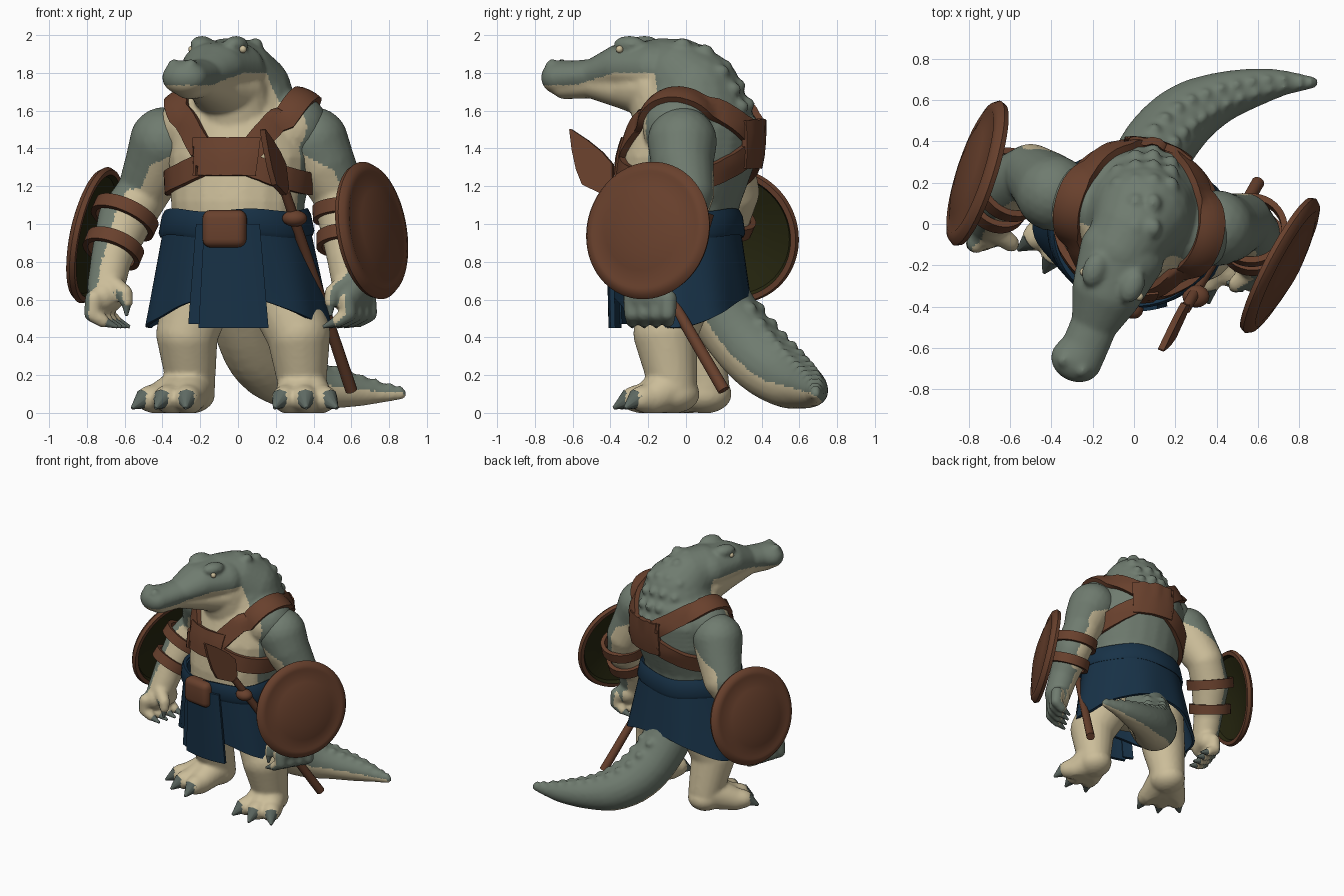
import bpy, bmesh
from math import sin, cos, pi, radians
from mathutils import Vector, Matrix
from mathutils.bvhtree import BVHTree

if "Cube" in bpy.data.objects:
    bpy.data.objects.remove(bpy.data.objects["Cube"])


def material(name, rgb):
    m = bpy.data.materials.new(name)
    m.use_nodes = True
    m.diffuse_color = (*rgb, 1)
    m.node_tree.nodes["Principled BSDF"].inputs["Base Color"].default_value = (*rgb, 1)
    return m


GREY = material("scale_grey", (.16, .2, .16))
CREAM = material("belly_cream", (.6, .51, .32))
BROWN = material("leather_brown", (.14, .052, .026))
BLUE = material("cloth_blue", (.009, .032, .064))
OLIVE = material("shield_inside_olive", (.02, .02, .005))
CLAW = material("claw_grey", (.11, .14, .122))


def add_object(name, bm, mats):
    me = bpy.data.meshes.new(name)
    bm.to_mesh(me)
    bm.free()
    for m in mats:
        me.materials.append(m)
    ob = bpy.data.objects.new(name, me)
    bpy.context.collection.objects.link(ob)
    return ob


def finish(ob, angle=40):
    """Bake modifiers, then shade smooth with sharp edges kept."""
    if ob.modifiers:
        dg = bpy.context.evaluated_depsgraph_get()
        me = bpy.data.meshes.new_from_object(ob.evaluated_get(dg))
        ob.modifiers.clear()
        ob.data = me
    bpy.ops.object.select_all(action='DESELECT')
    ob.select_set(True)
    bpy.context.view_layer.objects.active = ob
    bpy.ops.object.shade_smooth_by_angle(angle=radians(angle))
    return ob


def soften(pts, rounds):
    """Cut the corners of a path."""
    pts = [Vector(p) for p in pts]
    for _ in range(rounds):
        mid = [q for a, b in zip(pts, pts[1:]) for q in (a.lerp(b, .25), a.lerp(b, .75))]
        pts = [pts[0]] + mid + [pts[-1]]
    return pts


def blob(name, chains, rule, voxel=.013):
    """Fuse chains of swelling spheres into one skin; rule marks cream faces."""
    bm = bmesh.new()
    for yaw, scale, pts in chains:
        turn = Matrix.Rotation(radians(yaw), 4, 'Z') @ Matrix.Diagonal((*scale, 1))
        pts = [Vector(p) for p in pts]
        for a, b in zip(pts, pts[1:] or pts):
            n = int((b - a).xyz.length / (.22 * min(scale) * min(a.w, b.w))) + 1
            for i in range(n + 1):
                p = a.lerp(b, i / n)
                bmesh.ops.create_icosphere(bm, subdivisions=3 if p.w > .07 else 2, radius=p.w,
                                           matrix=Matrix.Translation(p.xyz) @ turn)
    ob = add_object(name, bm, (GREY, CREAM))
    rm = ob.modifiers.new("fuse", 'REMESH')
    rm.mode = 'VOXEL'
    rm.voxel_size = voxel
    sm = ob.modifiers.new("relax", 'SMOOTH')
    sm.factor, sm.iterations = .5, 6
    finish(ob, 80)
    for v in ob.data.vertices:
        v.co.z = max(v.co.z, 0)
    for p in ob.data.polygons:
        p.material_index = int(rule(p.center, p.normal))
    return ob


def grid(name, rows, mats, thick=0, closed=False, rule=None):
    """Skin a grid of points, optionally closed and thickened."""
    bm = bmesh.new()
    vs = [[bm.verts.new(p) for p in r] for r in rows]
    if closed:
        vs.append(vs[0])
    for r, s in zip(vs, vs[1:]):
        for j in range(len(r) - 1):
            f = bm.faces.new((r[j], r[j + 1], s[j + 1], s[j]))
            f.material_index = rule(j) if rule else 0
    bmesh.ops.remove_doubles(bm, verts=bm.verts, dist=1e-5)
    bmesh.ops.recalc_face_normals(bm, faces=bm.faces)
    ob = add_object(name, bm, mats)
    if thick:
        so = ob.modifiers.new("thickness", 'SOLIDIFY')
        so.thickness, so.offset = thick, 0
    return finish(ob)


ROUND = (1, 1, 1)
TORSO = Matrix.Translation((.02, 0, 0)) @ Matrix.Rotation(radians(-15), 4, 'Z')
SKIRT = Matrix.Rotation(radians(-8), 4, 'Z')


def on_torso(x, y, z, r):
    return (*(TORSO @ Vector((x, y, z))), r)


# Body: trunk, shoulders, neck, throat, skull, jaws, brows, nostrils, back scutes
body = [
    (-15, (1.06, .95, .5), [(0, -.04, .72, .31), (0, -.05, .92, .32), (0, -.035, 1.12, .34),
                            (.02, .02, 1.35, .37), (.02, .05, 1.5, .35), (.02, .06, 1.6, .3)]),
    (0, ROUND, [on_torso(s * .27, .03, 1.51, .19) for s in (-1, 1)]),
    (0, ROUND, [(.03, .05, 1.52, .31), (.04, .05, 1.68, .25), (0, -.03, 1.77, .21), (-.06, -.13, 1.8, .185)]),
    (0, ROUND, [(0, -.07, 1.55, .21), (-.02, -.12, 1.68, .19)]),
    (-23, (1.2, 1, .9), [(-.06, -.15, 1.82, .175), (-.13, -.32, 1.83, .145), (-.19, -.48, 1.79, .095),
                         (-.24, -.6, 1.78, .095), (-.28, -.66, 1.775, .105)]),
    (-23, (1.2, 1, 1), [(-.05, -.14, 1.71, .17), (-.12, -.3, 1.72, .12), (-.2, -.5, 1.745, .08),
                        (-.26, -.64, 1.735, .075)]),
    (-23, (1, 1.5, .8), [(-.01, -.3, 1.95, .06)]), (-23, (1, 1.5, .8), [(-.19, -.22, 1.95, .06)]),
    (0, ROUND, [(-.34, -.66, 1.84, .035)]), (0, ROUND, [(-.25, -.71, 1.84, .035)]),
]
for k, (y, z) in enumerate([(-.02, 1.95), (.1, 1.915), (.2, 1.835), (.27, 1.735), (.32, 1.635), (.345, 1.53)]):
    for col in (-1.5, -.5, .5, 1.5) if k > 1 else (-.5, .5):
        drop = .02 * col * col
        body.append((0, (1, 1.2, 1), [(.05 + col * .085, y - drop * k / 5, z - drop * (1 - k / 6), .042)]))


def body_cream(c, n):
    s = -.33 * c.x - .94 * c.y
    return s > .08 + .25 * max(0, c.z - 1.7) and c.z < 1.735 + .065 * min(1, max(0, (.6 - s) / .25))


torso = blob("body_and_head", body, body_cream)
for side, p in (("left", (.026, -.352, 1.925)), ("right", (-.243, -.232, 1.925))):
    bm = bmesh.new()
    bmesh.ops.create_uvsphere(bm, u_segments=12, v_segments=8, radius=.02, matrix=Matrix.Translation(p))
    finish(add_object(side + "_eye", bm, [CREAM]))

# Tail with a low double ridge
path = soften([(.01, .1, .7, .19), (.04, .23, .47, .18), (.12, .39, .28, .18), (.25, .53, .18, .16), (.4, .61, .145, .125),
               (.55, .655, .125, .1), (.7, .685, .11, .068), (.865, .685, .1, .03)], 2)
tail = [(0, ROUND, path)]
for a, b in list(zip(path, path[1:]))[6::2]:
    along = (b - a).xyz.normalized()
    across = along.cross(Vector((0, 0, 1))).normalized()
    up = across.cross(along)
    for s in (-.35, .35):
        tail.append((0, ROUND, [(*(a.xyz + (up + across * s) * a.w * .88), .012 + a.w * .14)]))
blob("tail", tail, lambda c, n: n.dot(Vector((0, -.5, -.87))) > .42)

claws = []


def arm(name, inner, pts, palm, across, hand_edge):
    """Arm with four curled fingers and a thumb."""
    P, A = Vector(palm), Vector(across)
    chains = [(0, ROUND, pts + [(*P, .1)]),
              (0, ROUND, [(*(P - A * .05 - Vector((0, 0, .05))), .085), (*(P + A * .05 - Vector((0, 0, .05))), .085)])]
    for k in (-.11, -.037, .037, .11):
        a, b, c = [P + A * k + Vector((inner * x, 0, z)) for x, z in ((-.03, -.06), (-.04, -.14), (.02, -.18))]
        chains.append((0, ROUND, [(*a, .05), (*b, .045), (*c, .036)]))
        claws.append((c, c + Vector((inner * .075, 0, -.03)), .03))
    a, b, c = [P + Vector((inner * x, y, z)) for x, y, z in ((.03, -.05, .02), (.1, -.1, -.03), (.11, -.11, -.08))]
    chains.append((0, ROUND, [(*a, .055), (*b, .045), (*c, .036)]))
    claws.append((c, c + Vector((0, -.01, -.07)), .03))

    def cream(c, n):
        edge = -.3 if c.z > .82 else hand_edge
        return n.x * inner > edge and c.z < 1.34 - .5 * (abs(c.x) - .4)
    blob(name, chains, cream)


arm("right_arm", 1, [(-.39, .15, 1.435, .185), (-.43, .19, 1.33, .168), (-.5, .25, 1.17, .14),
                     (-.6, .19, 1.02, .145), (-.67, .08, .82, .11)], (-.7, .01, .665), (.3, .95, 0), -.4)
arm("left_arm", -1, [(.4, -.02, 1.435, .185), (.45, -.02, 1.33, .168), (.53, .01, 1.17, .142),
                     (.57, -.05, 1, .14), (.58, -.14, .82, .11)], (.6, -.19, .665), (.5, .86, 0), .15)


def leg(name, hip, knee, ankle, reach, angles):
    """Leg with a flat heel and three fanned toes."""
    A = Vector(ankle)
    chains = [(0, ROUND, [hip, knee, (*A, .13)]), (0, (1, 1.1, .8), [(A.x, A.y, .1, .13)])]
    for ang in angles:
        d = Vector((sin(radians(ang)), -cos(radians(ang)), 0))
        tip = Vector((A.x, A.y, .075)) + d * reach
        chains.append((0, ROUND, [(A.x, A.y, .14, .13), (*(tip - d * .07), .085), (*tip, .068)]))
        claws.append((tip + d * .02, tip + d * .105 - Vector((0, 0, .05)), .057))
    blob(name, chains, lambda c, n: True)


leg("right_leg", (-.2, .06, .65, .19), (-.27, .03, .42, .165), (-.25, .1, .16), .28, (-54, -29, -4))
leg("left_leg", (.22, -.04, .65, .19), (.32, -.11, .42, .17), (.34, -.07, .16), .21, (-28, 4, 36))

# Claws
bm = bmesh.new()
for a, b, r in claws:
    m = Matrix.Translation((a + b) / 2) @ (b - a).to_track_quat('Z', 'Y').to_matrix().to_4x4()
    bmesh.ops.create_cone(bm, cap_ends=True, segments=10, radius1=r, radius2=.008, depth=(b - a).length, matrix=m)
finish(add_object("claws", bm, [CLAW]), 60)


# Skirt, waistband and front panel
def cloth(a, z, off=0, ripple=.018):
    t = (1.05 - z) / .6
    k = 1 + ripple * max(t, 0) * sin(9 * a)
    return SKIRT @ Vector(((.365 + .12 * t + off) * k * sin(a),
                           -.055 + .055 * t - (.322 + .038 * t + off) * k * cos(a), z))


turns = [2 * pi * i / 72 for i in range(72)]
grid("skirt", [[cloth(a, 1.05 - (.6 - .17 * cos(a) ** 2) * j / 10) for j in range(11)] for a in turns],
     [BLUE], .02, True)
grid("waistband", [[cloth(a, z + .008 * sin(5 * a), off, 0) for z, off in ((1.07, .008), (1.04, .018), (.96, .018), (.94, .006))]
                   for a in turns], [BLUE], .025, True)
for name, lo, hi, off, low in (("front_panel", -.3, .42, .035, .45), ("panel_fold", -.43, -.26, .025, .47)):
    grid(name, [[cloth(lo + (hi - lo) * i / 10, 1 - (1 - low) * j / 8, off, 0) for j in range(9)]
                for i in range(11)], [BLUE], .025)

# Belt pouch
bm = bmesh.new()
bmesh.ops.create_cube(bm, size=1, matrix=SKIRT @ Matrix.Translation((-.015, -.4, .975)) @ Matrix.Diagonal((.235, .11, .2, 1)))
pouch = add_object("belt_pouch", bm, [BROWN])
bv = pouch.modifiers.new("round", 'BEVEL')
bv.width, bv.segments = .045, 4
finish(pouch)

# Harness straps laid on the torso
tree = BVHTree.FromPolygons([v.co for v in torso.data.vertices], [p.vertices[:] for p in torso.data.polygons])


def strap(name, pts, width, lift=.016):
    hits = [tree.find_nearest(p)[:2] for p in soften([TORSO @ Vector(p) for p in pts], 3)]
    rows = []
    for i, (loc, n) in enumerate(hits):
        t = hits[min(i + 1, len(hits) - 1)][0] - hits[max(i - 1, 0)][0]
        side = n.cross(t).normalized()
        near = [tree.find_nearest(loc + side * width * (k / 4 - .5))[:2] for k in range(5)]
        rows.append([p + m * lift for p, m in near])
    grid(name, rows, [BROWN], .035)


for side, s in (("left", 1), ("right", -1)):
    strap(side + "_shoulder_strap", [(s * .14, -.36, 1.4), (s * .28, -.27, 1.56), (s * .36, -.06, 1.7),
                                     (s * .33, .18, 1.66), (s * .13, .38, 1.5), (s * .08, .4, 1.46)], .125)
    strap(side + "_side_strap", [(s * .13, -.36, 1.32), (s * .3, -.25, 1.24), (s * .43, .03, 1.2),
                                 (s * .3, .28, 1.26), (s * .1, .4, 1.38)], .12)
strap("chest_panel", [(-.19, -.36, 1.36), (0, -.4, 1.36), (.19, -.36, 1.36)], .2, .026)
strap("back_panel", [(-.17, .38, 1.42), (0, .42, 1.42), (.17, .38, 1.42)], .24, .028)

# Round shields: domed front, dark hollow back
profile = [(0, .085), (.12, .08), (.22, .062), (.3, .037), (.315, .042), (.35, .03), (.368, .005),
           (.358, -.02), (.33, -.02), (.315, .005), (.22, .03), (.12, .05), (0, .055)]
for side, centre, normal in (("left", (.705, -.2, .965), (.87, -.46, .15)), ("right", (-.755, .245, .94), (-.93, .3, .2))):
    q = Vector(normal).to_track_quat('Z', 'Y')
    grid(side + "_shield", [[Vector(centre) + q @ Vector((r * cos(a), r * sin(a), h)) for r, h in profile]
                            for a in turns], [BROWN, OLIVE], 0, True, lambda j: int(j > 7))

# Forearm bands
for name, p, axis, r in (("right_upper_band", (-.6, .19, 1.035), (-.16, -.15, -.34), .165),
                         ("right_lower_band", (-.66, .115, .87), (-.14, -.17, -.34), .145),
                         ("left_upper_band", (.57, -.03, 1.06), (.01, -.1, -.34), .16),
                         ("left_lower_band", (.575, -.09, .91), (0, -.14, -.34), .145)):
    q = Vector(axis).to_track_quat('Z', 'Y')
    grid(name, [[Vector(p) + q @ Vector((r * cos(a), r * sin(a), h)) for h in (-.037, .037)] for a in turns[::2]],
         [BROWN], .03, True)

# Spear: shaft, collar knot and leaf blade
top, foot = Vector((.25, -.41, 1.17)), Vector((.6, .2, .12))
d = (foot - top).normalized()
bm = bmesh.new()
m = Matrix.Translation((top + foot) / 2) @ d.to_track_quat('Z', 'Y').to_matrix().to_4x4()
bmesh.ops.create_cone(bm, cap_ends=True, segments=14, radius1=.026, radius2=.032, depth=(foot - top).length, matrix=m)
finish(add_object("spear_shaft", bm, [BROWN]))
bm = bmesh.new()
bmesh.ops.create_uvsphere(bm, u_segments=16, v_segments=10, radius=.055,
                          matrix=Matrix.Translation((.3, -.35, 1.03)) @ Matrix.Diagonal((1.2, 1, .8, 1)))
finish(add_object("spear_collar", bm, [BROWN]))
tip, wide = Vector((.13, -.61, 1.5)), Vector((.25, .8, .55)).normalized()
grid("spear_blade", [[tip.lerp(top, v) + wide * w * u for u in (-1, 0, 1)]
                     for v, w in ((0, .004), (.25, .05), (.5, .085), (.72, .1), (.88, .06), (1, .03))], [BROWN], .03)
